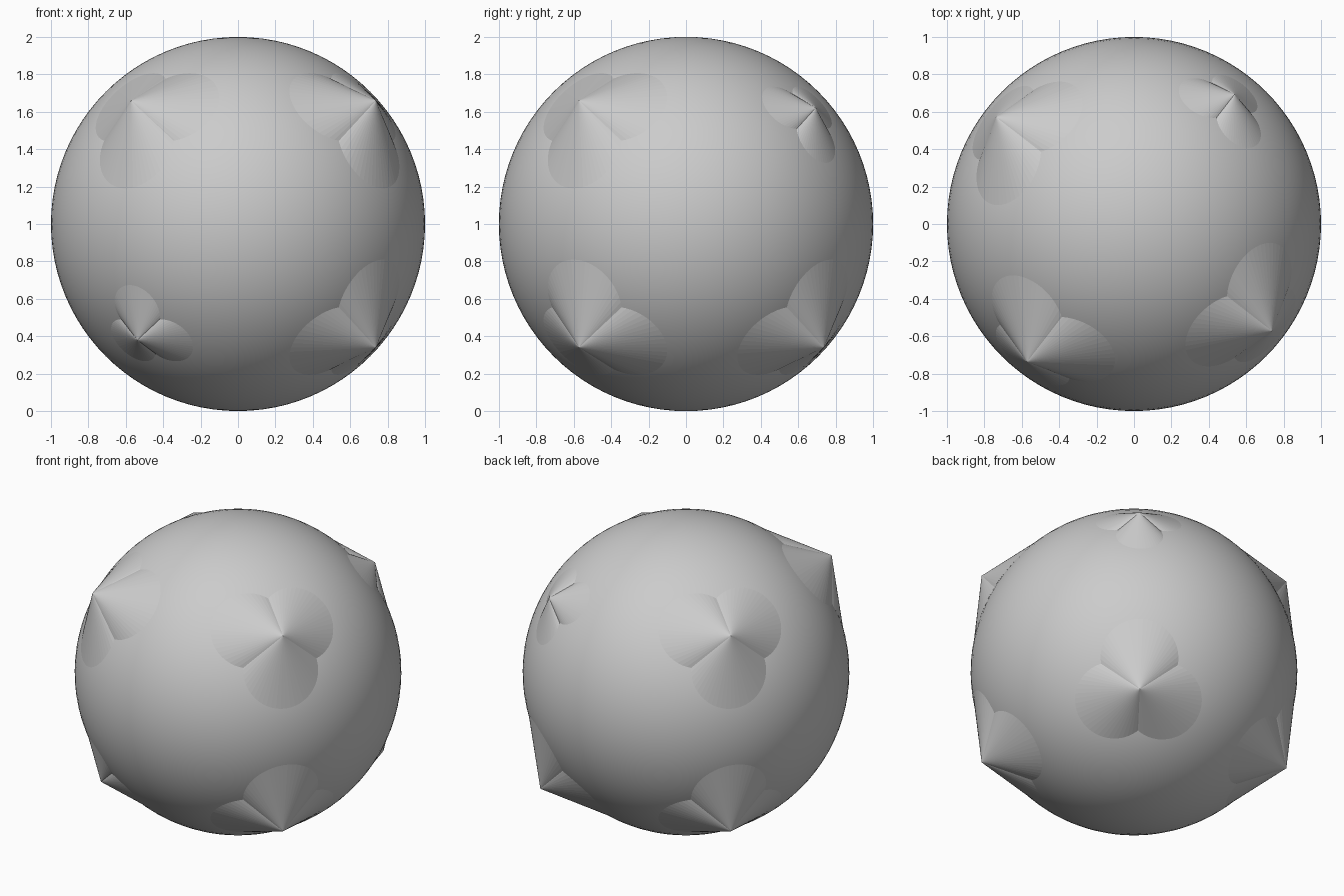
import bpy, bmesh, math
from mathutils import Vector, Matrix

cube = bpy.data.objects.get("Cube")
if cube:
    bpy.data.objects.remove(cube, do_unlink=True)

grey = bpy.data.materials.new("plain_grey")
grey.use_nodes = True
COLOUR = (0.6, 0.6, 0.6, 1)
grey.diffuse_color = COLOUR
grey.node_tree.nodes["Principled BSDF"].inputs["Base Color"].default_value = COLOUR

CENTRE = Vector((0, 0, 1))
TURN = Matrix.Rotation(math.radians(7.2), 3, "Z")
SIDES = 48


def add_cone(bm, apex, direction, spread):
    """Cone from the apex down to a circle lying on the unit ball."""
    side = direction.orthogonal().normalized()
    up = direction.cross(side)
    ring = []
    for i in range(SIDES):
        a = math.tau * i / SIDES
        around = side * math.cos(a) + up * math.sin(a)
        ring.append(bm.verts.new(direction * math.cos(spread) + around * math.sin(spread)))
    tip = bm.verts.new(apex)
    for i in range(SIDES):
        bm.faces.new((ring[i], ring[(i + 1) % SIDES], tip))
    bm.faces.new(ring[::-1])


def add_spike(name, corner, reach, lean, spread):
    """Three cones sharing one tip, each leaning along a cube edge."""
    bm = bmesh.new()
    outward = corner.normalized()
    for axis in range(3):
        middle = corner.copy()
        middle[axis] = 0
        turn_axis = outward.cross(middle).normalized()
        direction = Matrix.Rotation(math.radians(lean), 3, turn_axis) @ outward
        add_cone(bm, outward * reach, direction, math.radians(spread))
    bmesh.ops.transform(bm, matrix=TURN.to_4x4(), verts=bm.verts)
    bmesh.ops.recalc_face_normals(bm, faces=bm.faces)
    mesh = bpy.data.meshes.new(name)
    bm.to_mesh(mesh)
    bm.free()
    mesh.materials.append(grey)
    obj = bpy.data.objects.new(name, mesh)
    obj.location = CENTRE
    bpy.context.collection.objects.link(obj)


# Round body
bpy.ops.mesh.primitive_uv_sphere_add(segments=96, ring_count=48, radius=1, location=CENTRE)
ball = bpy.context.object
ball.name = "ball"
ball.data.materials.append(grey)
bpy.ops.object.shade_smooth()

# Eight corner spikes, with two opposite ones smaller
for z, level in ((1, "top"), (-1, "bottom")):
    for y, depth in ((-1, "front"), (1, "back")):
        for x, hand in ((1, "left"), (-1, "right")):
            small = x == y == z
            shape = (1.075, 7.9, 8.3) if small else (1.143, 10.5, 13.8)
            add_spike(f"{level}_{depth}_{hand}_spike", Vector((x, y, z)), *shape)
